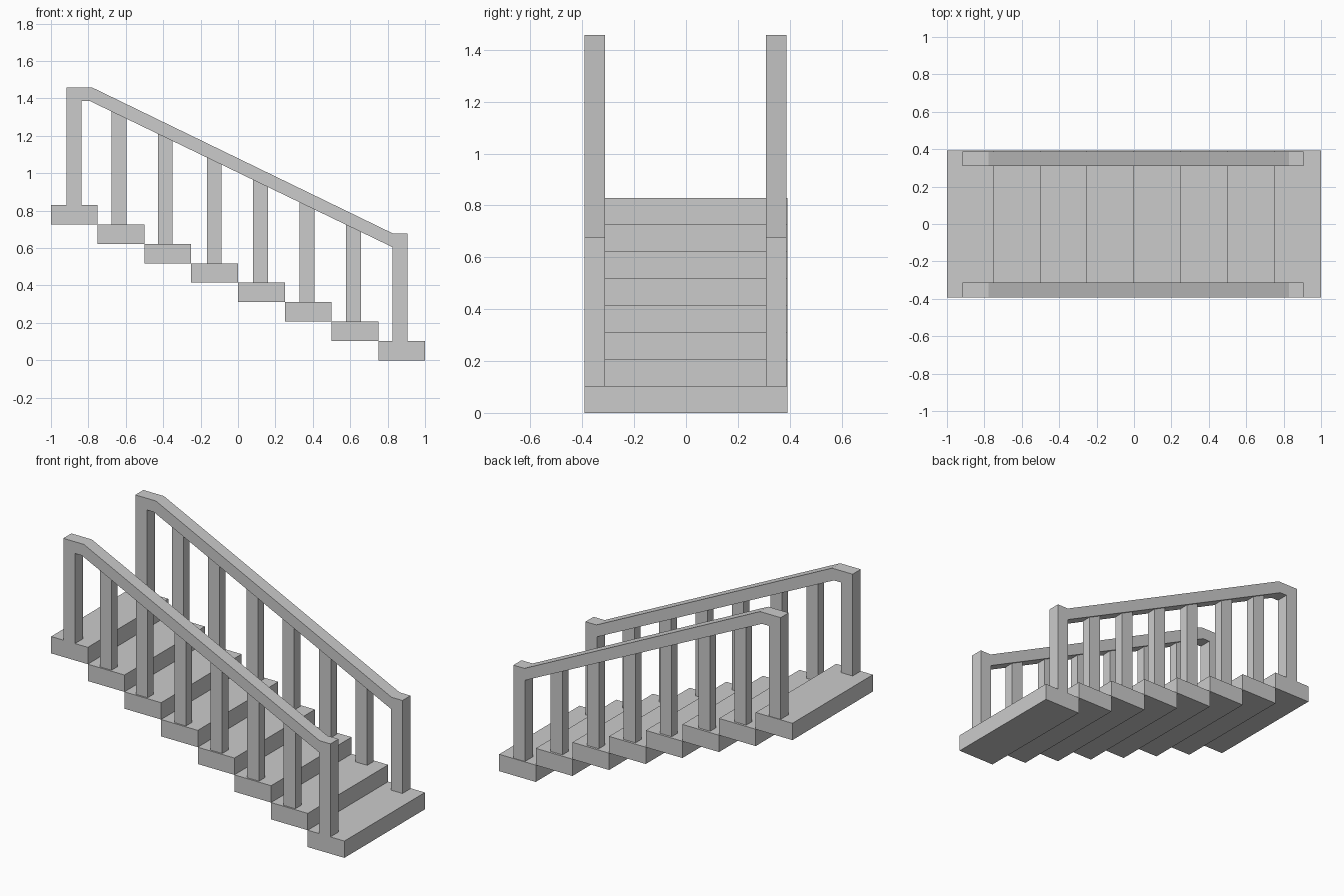
import bpy, bmesh

if "Cube" in bpy.data.objects:
    bpy.data.objects.remove(bpy.data.objects["Cube"])

N, RUN, RISE = 8, 0.25, 0.1037


def extrude_profile(name, pts, y0, y1):
    """Prism from an (x, z) outline, extruded from y0 to y1."""
    bm = bmesh.new()
    face = bm.faces.new([bm.verts.new((x, y0, z)) for x, z in pts])
    ext = bmesh.ops.extrude_face_region(bm, geom=[face])
    verts = [v for v in ext["geom"] if isinstance(v, bmesh.types.BMVert)]
    bmesh.ops.translate(bm, verts=verts, vec=(0, y1 - y0, 0))
    bmesh.ops.recalc_face_normals(bm, faces=bm.faces[:])
    mesh = bpy.data.meshes.new(name)
    bm.to_mesh(mesh)
    bm.free()
    obj = bpy.data.objects.new(name, mesh)
    bpy.context.collection.objects.link(obj)
    return obj


def rail_underside(x):
    return 1.385 + (x + 0.79) * (0.605 - 1.385) / (0.825 + 0.79)


# Treads, lowest at +x
for i in range(N):
    x1, z0 = 1 - i * RUN, i * RISE
    x0, z1 = x1 - RUN, z0 + RISE
    extrude_profile(f"step_{i + 1}", [(x0, z0), (x1, z0), (x1, z1), (x0, z1)],
                    -0.392, 0.392)

# Handrail with its two end posts as one outline
rail = [(-0.917, N * RISE), (-0.917, 1.457), (-0.777, 1.457), (0.83, 0.677),
        (0.905, 0.677), (0.905, RISE), (0.827, RISE), (0.827, 0.604),
        (-0.79, 1.385), (-0.837, 1.385), (-0.837, N * RISE)]
centres = [0.618, 0.37, 0.12, -0.127, -0.389, -0.635]

for side, y0, y1 in (("front", -0.392, -0.313), ("back", 0.309, 0.388)):
    extrude_profile(f"{side}_handrail", rail, y0, y1)
    # Balusters, one per middle step, cut to the rail slope
    for i, c in enumerate(centres):
        a, b, z = c - 0.04, c + 0.04, (i + 2) * RISE
        extrude_profile(f"{side}_baluster_{i + 1}",
                        [(a, z), (b, z), (b, rail_underside(b)), (a, rail_underside(a))],
                        y0 + 0.01, y1 - 0.01)
